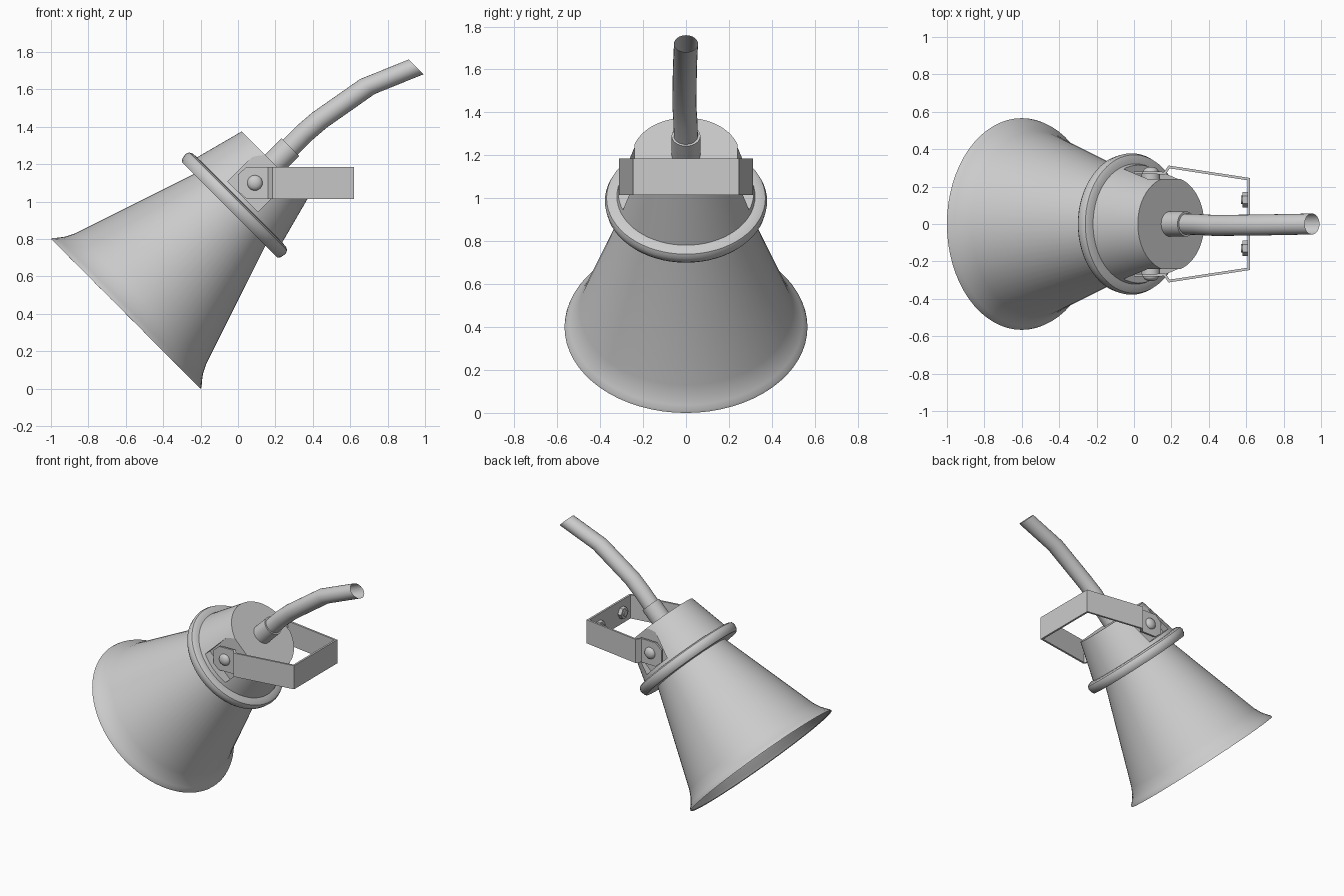
import bpy, bmesh, math
from mathutils import Matrix, Vector

if "Cube" in bpy.data.objects:
    bpy.data.objects.remove(bpy.data.objects["Cube"])

# Horn frame: local z runs along the tilted axis, origin at mouth centre
TILT = Matrix.Translation((-0.6, 0, 0.4)) @ Matrix.Rotation(math.radians(45), 4, 'Y')


def finish(name, bm, angle=35):
    bmesh.ops.recalc_face_normals(bm, faces=bm.faces)
    me = bpy.data.meshes.new(name)
    bm.to_mesh(me)
    bm.free()
    ob = bpy.data.objects.new(name, me)
    bpy.context.collection.objects.link(ob)
    bpy.ops.object.select_all(action='DESELECT')
    bpy.context.view_layer.objects.active = ob
    ob.select_set(True)
    if angle:
        bpy.ops.object.shade_smooth_by_angle(angle=math.radians(angle))
    return ob


def loft(name, rings, seg, cap=(False, False), closed=False):
    """rings: (centre x, centre y, height along the axis, radius)"""
    bm = bmesh.new()
    loops = []
    for cx, cy, t, r in rings:
        loops.append([bm.verts.new(TILT @ Vector((
            cx + r * math.cos(2 * math.pi * i / seg),
            cy + r * math.sin(2 * math.pi * i / seg), t))) for i in range(seg)])
    pairs = list(zip(loops, loops[1:]))
    if closed:
        pairs.append((loops[-1], loops[0]))
    for a, b in pairs:
        for i in range(seg):
            j = (i + 1) % seg
            bm.faces.new((a[i], a[j], b[j], b[i]))
    if cap[0]:
        bm.faces.new(loops[0])
    if cap[1]:
        bm.faces.new(loops[-1])
    return finish(name, bm)


def lathe(name, profile, seg=64, cap=(True, True)):
    return loft(name, [(0, 0, t, r) for t, r in profile], seg, cap)


def cylinder(name, centre, axis, r, depth, seg):
    bm = bmesh.new()
    rot = Vector((0, 0, 1)).rotation_difference(Vector(axis)).to_matrix().to_4x4()
    bmesh.ops.create_cone(bm, cap_ends=True, segments=seg, radius1=r, radius2=r,
                          depth=depth, matrix=Matrix.Translation(centre) @ rot)
    return finish(name, bm)


# Flared horn with a thin wall, closed at the throat
lathe("horn", [(0.80, 0.25), (0.12, 0.482), (0.06, 0.512), (0.02, 0.548), (0.004, 0.557),
               (0, 0.566), (0.012, 0.562), (0.03, 0.545), (0.065, 0.519), (0.113, 0.495),
               (0.80, 0.266)], cap=(True, True))

# Rear housing with rounded flange
housing = lathe("rear_housing", [(0.786, 0.262), (0.786, 0.362), (0.80, 0.372), (0.83, 0.378),
                                 (0.85, 0.370), (0.859, 0.352), (0.861, 0.322), (1.128, 0.251)])

# Flat pockets for the bracket on both sides of the housing
for s in (-1, 1):
    bm = bmesh.new()
    bmesh.ops.create_cube(bm, size=1, matrix=TILT @ Matrix.Translation((0, s * 0.37, 1.042))
                          @ Matrix.Diagonal((0.23, 0.26, 0.314, 1)))
    cutter = finish("pocket_cutter", bm, 0)
    mod = housing.modifiers.new("pocket", 'BOOLEAN')
    mod.operation = 'DIFFERENCE'
    mod.solver = 'EXACT'
    mod.object = cutter
    bpy.context.view_layer.objects.active = housing
    bpy.ops.object.modifier_apply(modifier=mod.name)
    bpy.data.objects.remove(cutter)

# U-shaped mounting bracket: x, y, half height
side = [(0.0, 0.275, 0.045), (0.045, 0.275, 0.085), (0.165, 0.272, 0.085),
        (0.188, 0.305, 0.085), (0.613, 0.24, 0.085)]
path = side + [(x, -y, h) for x, y, h in reversed(side)]
bm = bmesh.new()
cols = [(bm.verts.new((x, y, 1.1 - h)), bm.verts.new((x, y, 1.1 + h))) for x, y, h in path]
for a, b in zip(cols, cols[1:]):
    bm.faces.new((a[0], b[0], b[1], a[1]))
bracket = finish("mounting_bracket", bm, 0)
mod = bracket.modifiers.new("thickness", 'SOLIDIFY')
mod.thickness = 0.014
mod.offset = 0
mod.use_even_offset = True

# Pivot washers, domed bolts and hex nuts
for s, tag in ((-1, "front"), (1, "back")):
    cylinder(tag + "_pivot_washer", (0.09, s * 0.252, 1.1), (0, 1, 0), 0.05, 0.04, 24)
    bm = bmesh.new()
    bmesh.ops.create_uvsphere(bm, u_segments=24, v_segments=12, radius=1,
                              matrix=Matrix.Translation((0.09, s * 0.28, 1.1))
                              @ Matrix.Diagonal((0.041, 0.026, 0.041, 1)))
    finish(tag + "_pivot_bolt", bm, 60)
    cylinder(tag + "_hex_nut", (0.593, s * 0.13, 1.1), (1, 0, 0), 0.042, 0.028, 6)
    cylinder(tag + "_nut_stud", (0.588, s * 0.13, 1.1), (1, 0, 0), 0.022, 0.034, 16)

# Cable gland and drooping cable, every ring square to the horn axis
inv = TILT.inverted()
gland = [(0.19, 1.2, 0.067), (0.28, 1.29, 0.067)]
cable = [(0.26, 0, 1.27), (0.35, -0.003, 1.362), (0.435, -0.008, 1.435),
         (0.692, -0.005, 1.615), (0.952, 0, 1.72)]
loft("cable_gland", [(*(inv @ Vector((x, 0, z))), r) for x, z, r in gland], 32, (True, True))
loft("cable", [(*(inv @ Vector(p)), 0.056) for p in cable], 24)
